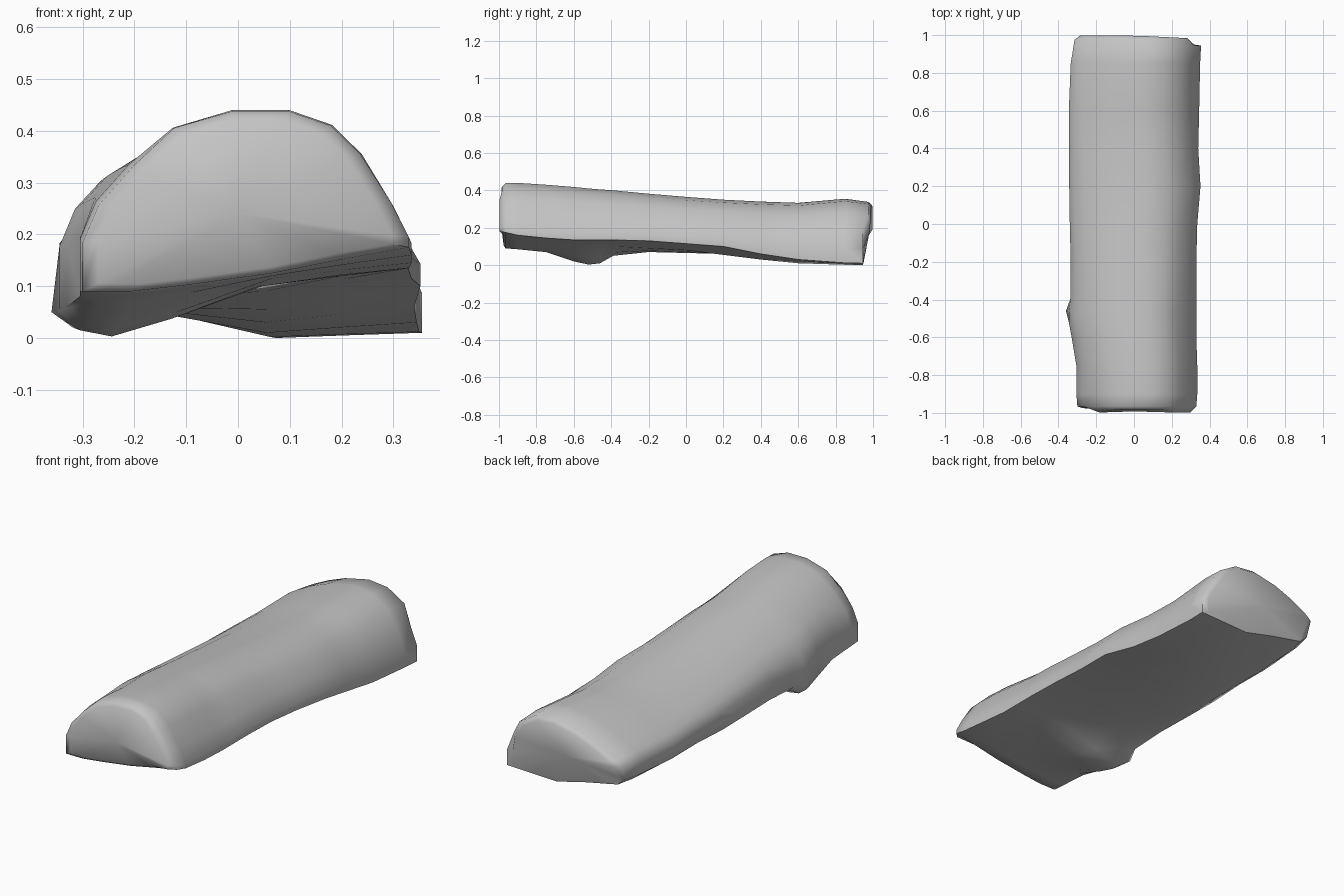
import bpy
import bmesh
import math
from mathutils import Vector

if "Cube" in bpy.data.objects:
    bpy.data.objects.remove(bpy.data.objects["Cube"], do_unlink=True)


def make_material(name, colour):
    mat = bpy.data.materials.new(name)
    mat.use_nodes = True
    mat.diffuse_color = colour
    mat.node_tree.nodes["Principled BSDF"].inputs["Base Color"].default_value = colour
    return mat


def lerp(a, b, t):
    return a + (b - a) * t


# Half-round upper outlines, as width and height fractions
FRONT_ARC = [(0, .26), (.05, .46), (.16, .68), (.28, .9), (.46, 1),
             (.63, 1), (.76, .9), (.85, .7), (.945, .34), (1, .07)]
FULL_ARC = [(0, .35), (.045, .56), (.12, .71), (.28, .89), (.46, 1),
            (.63, 1), (.76, .91), (.85, .72), (.945, .36), (1, .1)]
BACK_ARC = [(0, .35), (.045, .46), (.1, .56), (.22, .74), (.36, .89),
            (.56, 1), (.72, .96), (.86, .78), (.94, .53), (1, .23)]
SHOULDER_Y = -.7

# Stations along the log:
# y, left x, right x, left edge z, left belly z, middle belly z, right edge z, top z
STATIONS = [
    (-.965, -.30, .33, .09, .09, .125, .175, .438),
    (-.9, -.305, .335, .09, .085, .12, .16, .44),
    (-.75, -.305, .335, .08, .07, .115, .145, .43),
    (-.6, -.33, .33, .06, .02, .105, .135, .418),
    (-.52, -.345, .33, .05, .003, .1, .135, .41),
    (-.46, -.36, .33, .05, .01, .1, .135, .405),
    (-.39, -.335, .33, .08, .05, .1, .135, .4),
    (-.2, -.335, .33, .09, .07, .09, .13, .382),
    (0, -.34, .335, .09, .065, .08, .115, .365),
    (.2, -.343, .352, .09, .06, .055, .1, .35),
    (.4, -.343, .34, .1, .06, .03, .06, .34),
    (.6, -.345, .345, .1, .06, .01, .03, .333),
    (.85, -.335, .35, .11, .065, .002, .012, .355),
    (.945, -.315, .355, .115, .065, 0, .01, .338),
]


def arc_at(y):
    """Upper outline at y, blended between the three arcs."""
    if y < SHOULDER_Y:
        first, second, t = FRONT_ARC, FULL_ARC, (y + 1) / (SHOULDER_Y + 1)
    else:
        first, second, t = FULL_ARC, BACK_ARC, (y - SHOULDER_Y) / (.9 - SHOULDER_Y)
    return [(lerp(u0, u1, t), lerp(v0, v1, t))
            for (u0, v0), (u1, v1) in zip(first, second)]


def section(station):
    """Closed outline of the split log at one station."""
    y, left, right, edge_l, belly, middle, edge_r, top = station
    outline = []
    for u, v in arc_at(y):
        # the knot widens only the lower edge, not the bark above it
        x = lerp(max(left, -.345), right, u)
        outline.append((x, lerp(lerp(edge_l, edge_r, u), top, v)))
    # split underside, from the right edge back to the left edge
    under = [(1, edge_r), (.8, lerp(middle, edge_r, .55)), (.58, middle),
             (.32, lerp(belly, middle, .35)), (.15, belly),
             (.06, lerp(edge_l, belly, .75)), (0, edge_l)]
    outline += [(lerp(left, right, u), z) for u, z in under]
    return [Vector((x, y, z)) for x, z in outline]


def front_depth(p):
    """Cut face leans back at its top, left side and lower edge."""
    if p.z < .17 or p.x < -.22:
        return -.975
    return -.985 if p.z > .37 else -.998


def back_depth(p):
    """Cut face overhangs a hollow lower part."""
    return .998 - .05 * max(p.x, 0) if p.z > .16 else .95


def close_end(bm, rim, depth, hollow):
    """Cap one end with an uneven cut face."""
    middle = sum((v.co for v in rim), Vector()) / len(rim)
    inner = []
    for v in rim:
        p = middle.lerp(v.co, .9)
        inner.append(bm.verts.new((p.x, depth(p), p.z)))
    centre = bm.verts.new((middle.x, hollow, middle.z))
    for i in range(len(rim)):
        j = (i + 1) % len(rim)
        bm.faces.new((rim[i], rim[j], inner[j], inner[i]))
        bm.faces.new((inner[i], inner[j], centre))


# Split log: sections joined into a skin, then capped
bm = bmesh.new()
rings = [[bm.verts.new(p) for p in section(s)] for s in STATIONS]
count = len(rings[0])
for ring, following in zip(rings, rings[1:]):
    for i in range(count):
        j = (i + 1) % count
        bm.faces.new((ring[i], ring[j], following[j], following[i]))

# The upper part of the back rim overhangs the lower part
for v in rings[-1]:
    if v.co.z > .16 and v.co.x < .29:
        v.co.y += .03
close_end(bm, rings[0], front_depth, -.992)
close_end(bm, rings[-1], back_depth, .978)
bmesh.ops.recalc_face_normals(bm, faces=bm.faces[:])

mesh = bpy.data.meshes.new("split_log")
bm.to_mesh(mesh)
bm.free()
log = bpy.data.objects.new("split_log", mesh)
bpy.context.collection.objects.link(log)
mesh.materials.append(make_material("plain grey", (.55, .55, .55, 1)))

# Rounded bark with crisp split edges
bpy.ops.object.select_all(action="DESELECT")
log.select_set(True)
bpy.context.view_layer.objects.active = log
bpy.ops.object.shade_smooth_by_angle(angle=math.radians(62))
